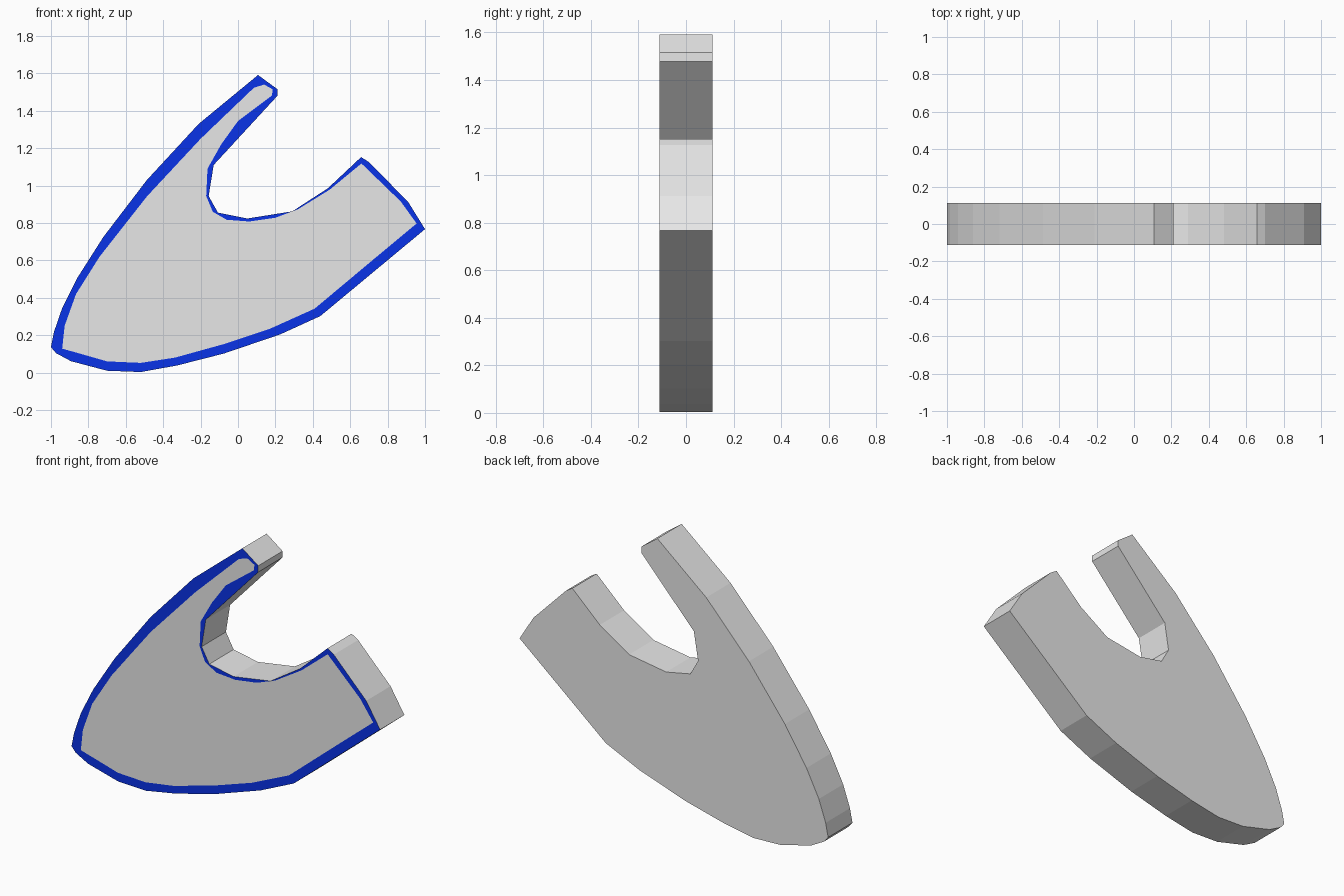
import bpy, bmesh

if "Cube" in bpy.data.objects:
    bpy.data.objects.remove(bpy.data.objects["Cube"])

HALF = 0.1125  # half thickness

# Outer silhouette (x, z)
OUTER = [(.107, 1.591), (.21, 1.516), (.21, 1.479), (-.13, 1.11), (-.157, .944),
         (-.107, .855), (.05, .824), (.29, .862), (.48, .985), (.658, 1.152),
         (.70, 1.126), (.91, .912), (1, .767), (.44, .302), (.225, .204),
         (-.075, .102), (-.326, .038), (-.52, .003), (-.70, .01), (-.893, .061),
         (-.973, .104), (-1, .136), (-.984, .217), (-.94, .345), (-.86, .505),
         (-.72, .725), (-.487, 1.03), (-.21, 1.33)]
# Edge of the grey panel on the front (x, z)
PANEL = [(.14, 1.54), (.185, 1.515), (.182, 1.482), (.0, 1.345), (-.09, 1.22),
         (-.163, 1.09), (-.17, .944), (-.135, .86), (-.06, .817), (.06, .808),
         (.2, .828), (.32, .873), (.49, .978), (.66, 1.118), (.87, .915),
         (.955, .797), (.73, .61), (.41, .342), (.17, .234), (-.07, .154),
         (-.337, .08), (-.52, .052), (-.70, .06), (-.85, .103), (-.94, .128),
         (-.927, .25), (-.866, .42), (-.74, .62), (-.487, .942), (-.2, 1.25),
         (.085, 1.523)]


def material(name, color):
    m = bpy.data.materials.new(name)
    m.diffuse_color = (*color, 1)
    m.use_nodes = True
    m.node_tree.nodes["Principled BSDF"].inputs["Base Color"].default_value = m.diffuse_color
    return m


def loop(bm, points, y):
    verts = [bm.verts.new((x, y, z)) for x, z in points]
    edges = [bm.edges.new((a, b)) for a, b in zip(verts, verts[1:] + verts[:1])]
    return verts, edges


bm = bmesh.new()
front, front_edges = loop(bm, OUTER, -HALF)
back, _ = loop(bm, OUTER, HALF)
panel, panel_edges = loop(bm, PANEL, -HALF)

# Blue border between silhouette and panel
border = bmesh.ops.triangle_fill(bm, use_beauty=True, edges=front_edges + panel_edges,
                                 normal=(0, -1, 0))
for f in border["geom"]:
    if isinstance(f, bmesh.types.BMFace):
        f.material_index = 1

# Grey panel, back and side walls
bm.faces.new(panel)
bm.faces.new(back)
for i in range(len(front)):
    j = (i + 1) % len(front)
    bm.faces.new((front[i], front[j], back[j], back[i]))
bmesh.ops.recalc_face_normals(bm, faces=bm.faces[:])

mesh = bpy.data.meshes.new("notched_plate")
bm.to_mesh(mesh)
bm.free()
mesh.materials.append(material("light grey", (.8, .8, .8)))
mesh.materials.append(material("blue", (.003, .035, .85)))
plate = bpy.data.objects.new("notched_plate", mesh)
bpy.context.collection.objects.link(plate)
